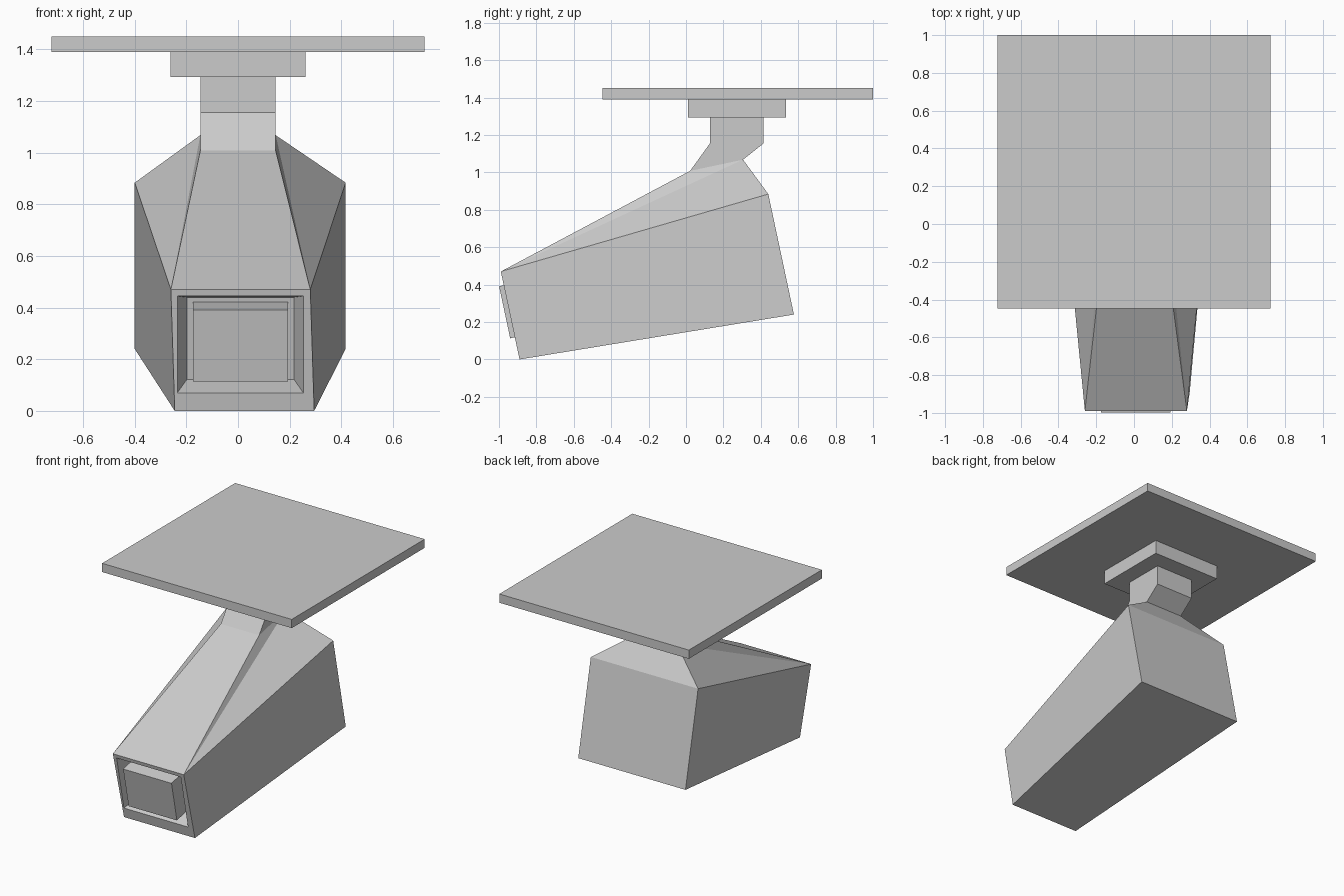
import bpy, bmesh

if "Cube" in bpy.data.objects:
    bpy.data.objects.remove(bpy.data.objects["Cube"])


def add_mesh(name, points, faces):
    me = bpy.data.meshes.new(name)
    me.from_pydata(points, [], faces)
    bm = bmesh.new()
    bm.from_mesh(me)
    bmesh.ops.recalc_face_normals(bm, faces=bm.faces)
    bm.to_mesh(me)
    bm.free()
    ob = bpy.data.objects.new(name, me)
    bpy.context.collection.objects.link(ob)
    return ob


def ring(a):
    return [((i, (i + 1) % 4), a) for i in range(4)]


def bands(starts):
    """Quads joining successive four-point loops that start at the given indices."""
    return [(a + i, a + (i + 1) % 4, b + (i + 1) % 4, b + i)
            for a, b in zip(starts, starts[1:]) for i in range(4)]


def loft(name, loops):
    pts = [p for lp in loops for p in lp]
    n = len(pts)
    return add_mesh(name, pts, bands(list(range(0, n, 4)))
                    + [(0, 1, 2, 3), (n - 4, n - 3, n - 2, n - 1)])


def level(hx, y0, z0, y1, z1):
    """Loop of front edge (y0, z0) and rear edge (y1, z1), half width hx."""
    return [(-hx, y0, z0), (hx, y0, z0), (hx, y1, z1), (-hx, y1, z1)]


def slanted(x0, x1, z0, z1, k):
    """Rectangle parallel to the tilted front face, shifted by k in y."""
    return [(x, -0.89 - 0.2128 * z + k, z)
            for x, z in ((x0, z0), (x1, z0), (x1, z1), (x0, z1))]


# ceiling plate, mounting block and bent neck
loft("ceiling_plate", [level(0.722, -0.447, z, 1.0, z) for z in (1.39, 1.45)])
loft("mounting_block", [level(0.262, 0.01, z, 0.535, z) for z in (1.293, 1.39)])
loft("neck", [level(0.146, 0.022, 1.008, 0.305, 1.068),
              level(0.146, 0.128, 1.155, 0.415, 1.155),
              level(0.146, 0.128, 1.293, 0.415, 1.293)])

# camera housing: bottom, shoulder and top loops, then the front recess
pts = [(-0.245, -0.89, 0), (0.295, -0.89, 0), (0.417, 0.577, 0.24), (-0.4, 0.577, 0.24),
       (-0.26, -0.99, 0.47), (0.28, -0.99, 0.47), (0.417, 0.44, 0.884), (-0.4, 0.44, 0.884)]
pts += level(0.146, 0.022, 1.008, 0.305, 1.068)
pts += slanted(-0.235, 0.253, 0.07, 0.445, 0)
pts += slanted(-0.198, 0.217, 0.122, 0.44, 0.118)
faces = [(0, 1, 2, 3), (1, 2, 6, 5), (2, 3, 7, 6), (3, 0, 4, 7),   # base and walls
         (4, 5, 9, 8), (6, 7, 11, 10), (8, 9, 10, 11),             # sloping roof
         (5, 9, 10), (5, 10, 6), (4, 8, 11), (4, 11, 7)]           # folded roof sides
outer = (0, 1, 5, 4)
faces += [(outer[i], outer[(i + 1) % 4], 12 + (i + 1) % 4, 12 + i) for i in range(4)]
faces += bands([12, 16]) + [(16, 17, 18, 19)]
add_mesh("housing", pts, faces)

# lens block standing in the recess
loft("lens_block", [slanted(-0.175, 0.193, 0.113, 0.391, -0.026),
                    slanted(-0.175, 0.193, 0.143, 0.421, 0.118)])
